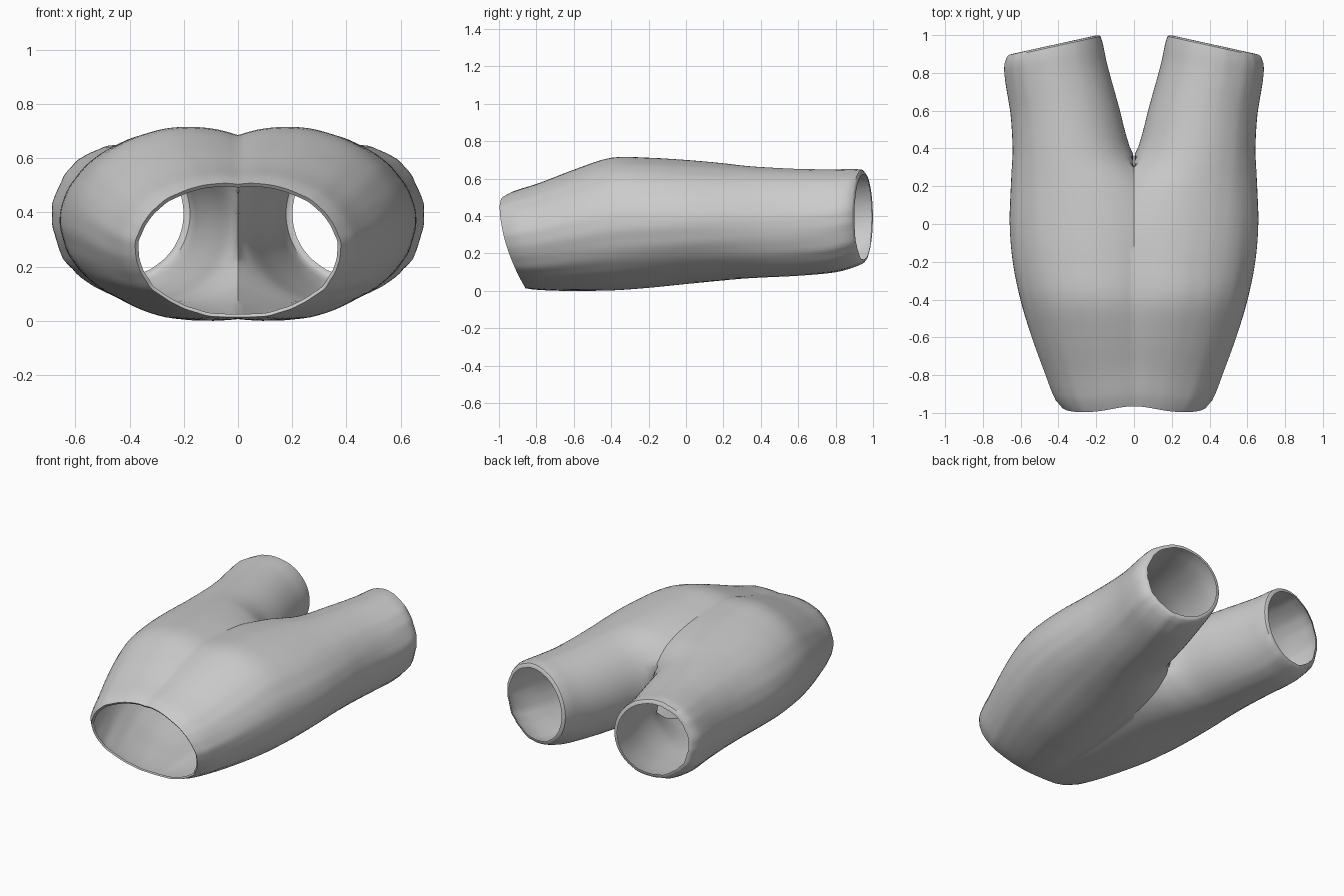
import bpy, bmesh, math

if "Cube" in bpy.data.objects:
    bpy.data.objects.remove(bpy.data.objects["Cube"])

# Sections: y, outer half width, upper lobe centre x, lower lobe centre x, top z, bottom z
SECTIONS = [
    (-1.00, 0.380, 0.05, 0.02, 0.508, 0.012),
    (-0.95, 0.418, 0.06, 0.04, 0.532, 0.006),
    (-0.80, 0.474, 0.09, 0.08, 0.577, 0.000),
    (-0.60, 0.544, 0.13, 0.12, 0.650, 0.000),
    (-0.40, 0.602, 0.17, 0.15, 0.712, 0.002),
    (-0.20, 0.642, 0.19, 0.17, 0.712, 0.016),
    (0.00, 0.658, 0.21, 0.20, 0.700, 0.036),
    (0.20, 0.652, 0.255, 0.26, 0.682, 0.055),
    (0.30, 0.647, 0.30, 0.30, 0.670, 0.064),
    (0.40, 0.643, 0.331, 0.331, 0.662, 0.070),
    (0.60, 0.654, 0.368, 0.368, 0.652, 0.080),
    (0.80, 0.682, 0.412, 0.412, 0.650, 0.098),
    (0.90, 0.688, 0.426, 0.426, 0.652, 0.125),
    (0.94, 0.674, 0.425, 0.425, 0.648, 0.142),
]
CROTCH = 0.30
ARC, INNER = 64, 16
MAX_T = 1.02


def section(y):
    """Cubic interpolation of the section table."""
    i = 0
    while i < len(SECTIONS) - 2 and y > SECTIONS[i + 1][0]:
        i += 1
    a, b = SECTIONS[i], SECTIONS[i + 1]
    p, n = SECTIONS[max(i - 1, 0)], SECTIONS[min(i + 2, len(SECTIONS) - 1)]
    d = b[0] - a[0]
    u = (y - a[0]) / d
    out = []
    for k in range(1, 6):
        m0 = (b[k] - p[k]) / (b[0] - p[0]) * d
        m1 = (n[k] - a[k]) / (n[0] - a[0]) * d
        out.append((2*u**3 - 3*u*u + 1) * a[k] + (u**3 - 2*u*u + u) * m0
                   + (3*u*u - 2*u**3) * b[k] + (u**3 - u*u) * m1)
    return out


def ring(y, shrink=0.0):
    """Points of one half cross-section; legs are closed, the seat is open at x = 0."""
    w, c_up, c_lo, top, bot = section(y)
    leg = y > CROTCH + 0.001
    crotch = abs(y - CROTCH) < 0.001
    cz, h = (top + bot) / 2, (top - bot) / 2 - shrink
    t0 = -MAX_T if leg else -min(MAX_T, math.asin(min(1, c_up / (w - c_up))))
    t1 = math.pi + (MAX_T if leg else min(MAX_T, math.asin(min(1, c_lo / (w - c_lo)))))
    ts = [t0 + (t1 - t0) * i / ARC for i in range(ARC + 1)]
    if leg:
        gap = t0 + 2 * math.pi - t1
        ts += [t1 + gap * i / INNER for i in range(1, INNER)]
    # fabric folds, strongest at the leg hems and underneath
    amp = 0.003 + 0.007 * max(0, (y - 0.6) / 0.34) + 0.002 * max(0, (-0.5 - y) / 0.5)
    pts = []
    for i, t in enumerate(ts):
        fold = math.sin(9 * t + 1) + 0.7 * math.sin(17 * t + 4 * y) + 0.5 * math.sin(26 * t + 2)
        under = 1 + 0.8 * max(0, -math.cos(t))
        side = 0.5 + 0.5 * math.sin(t)          # inner leg wall stays smooth
        s = 1 + amp * under * side * fold * 0.8 - amp * 0.5
        c = c_up if math.cos(t) > 0 else c_lo
        x = c + (w - c - shrink) * math.sin(t) * s
        z = max(0, cz + h * math.cos(t) * s)
        x = max(x, 0.003) if leg else max(x, 0)
        if not leg and i in (0, ARC):
            x = 0
        # sloped waist and slanted leg openings
        f = min(1, max(0, (-0.4 - y) / 0.6))
        g = min(1, max(0, (y - 0.4) / 0.5))
        yy = y + f * (0.15 * (max(0, 0.5 - z) / 0.5) ** 2)
        if z > 0.3:
            yy += f * 0.035 * math.exp(-(x / 0.16) ** 2)
        yy -= g * 0.22 * (x - 0.42)
        pts.append((x, yy, z))
    if crotch:
        a, b = pts[ARC], pts[0]
        for i in range(1, INNER):
            u = i / INNER
            pts.append((0, y - 0.03 * math.sin(math.pi * u), a[2] + (b[2] - a[2]) * u))
    return pts


# Ring positions: rolled waist edge, seat, legs, rounded hem
ys = [-1 + 1.3 * i / 28 for i in range(29)] + [CROTCH + 0.64 * i / 18 for i in range(1, 19)]
rings = [[(x, y + 0.010, z) for x, y, z in ring(-1, 0.012)]]
rings += [ring(y) for y in ys]
rings += [[(x, y + dy, z) for x, y, z in ring(0.94, s)]
          for s, dy in ((0.010, 0.008), (0.024, 0.010))]

bm = bmesh.new()
vr = [[bm.verts.new(p) for p in r] for r in rings]
for a, b in zip(vr, vr[1:]):
    closed = len(a) == len(b) == ARC + INNER
    for i in range(len(a) if closed else ARC):
        j = (i + 1) % len(a) if closed else i + 1
        bm.faces.new((a[i], a[j], b[j], b[i]))

# Mirror the half garment across the centre seam
geom = bm.verts[:] + bm.edges[:] + bm.faces[:]
bmesh.ops.mirror(bm, geom=geom, axis='X', merge_dist=0.0005)
bmesh.ops.remove_doubles(bm, verts=[v for v in bm.verts if abs(v.co.x) < 1e-4], dist=0.0005)
bmesh.ops.recalc_face_normals(bm, faces=bm.faces[:])
mesh = bpy.data.meshes.new("shorts")
bm.to_mesh(mesh)
bm.free()
shorts = bpy.data.objects.new("shorts", mesh)
bpy.context.collection.objects.link(shorts)
bpy.context.view_layer.objects.active = shorts
shorts.select_set(True)
bpy.ops.object.shade_smooth_by_angle(angle=math.radians(35))
